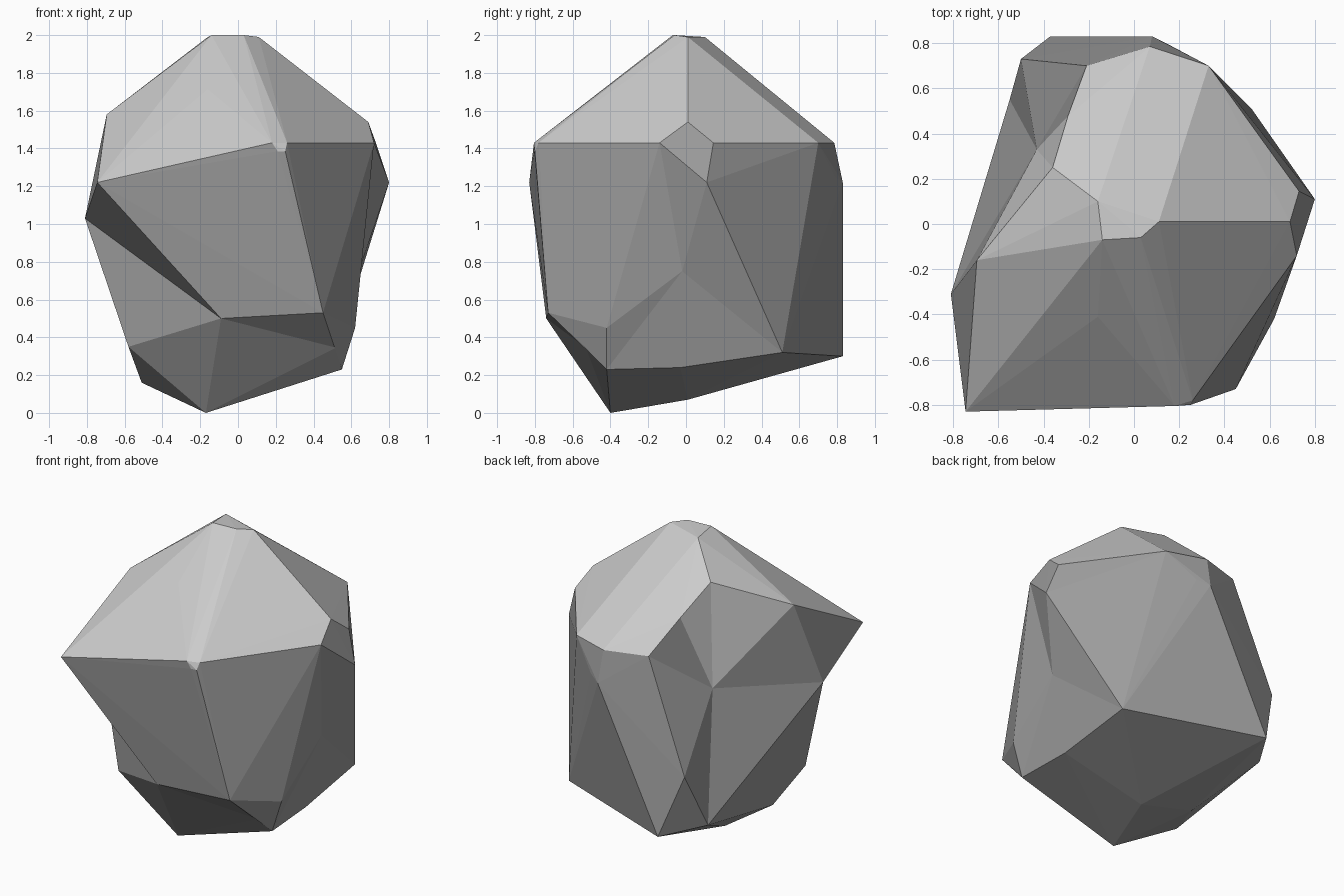
import bpy, bmesh

if "Cube" in bpy.data.objects:
    bpy.data.objects.remove(bpy.data.objects["Cube"])

# Corner points of the rock: light cap corners first, then dark body corners
cap = {
    'top_l': (-.14, -.07, 2.0), 'top_f': (.03, -.06, 2.0), 'top_r': (.11, .01, 1.99),
    'top_b': (-.16, .10, 1.99), 'east': (.69, .01, 1.54), 'slope': (-.16, -.41, 1.715),
    'beak': (-.745, -.83, 1.22), 'lip1': (.18, -.805, 1.43), 'lip2': (.21, -.803, 1.385),
    'lip3': (.25, -.80, 1.385), 'lip4': (.26, -.78, 1.43), 'east_f': (.72, -.14, 1.43),
    'east_b': (.73, .145, 1.43), 'north_r': (.33, .70, 1.43), 'north': (.07, .785, 1.43),
    'north_l': (-.21, .70, 1.43), 'rim_mid': (-.292, .478, 1.628),
    'rim_top': (-.36, .25, 1.80), 'west': (-.695, -.16, 1.58)}
body = {
    'side_r': (.80, .11, 1.22), 'back_t': (.08, .83, 1.22), 'back_r': (.16, .79, 1.25),
    'back_low': (-.37, .83, .30), 'foot_br': (.52, .51, .32), 'foot_r': (.62, -.42, .45),
    'foot_fr': (.45, -.73, .53), 'foot_r2': (.55, -.42, .23), 'foot_r3': (.53, -.03, .24),
    'under1': (-.05, .01, .07), 'under2': (-.37, .11, .10), 'under3': (-.51, -.20, .16),
    'base': (-.17, -.40, 0), 'foot_l': (-.58, -.45, .35), 'foot_f': (-.09, -.74, .50),
    'back_l': (-.50, .73, .70), 'foot_bl': (-.55, .55, .32), 'side_l': (-.81, -.31, 1.03)}

# Rock body as a convex hull
bm = bmesh.new()
V = {n: bm.verts.new(p) for n, p in {**cap, **body}.items()}
bmesh.ops.convex_hull(bm, input=list(bm.verts))
for n in [n for n, v in V.items() if not v.link_faces]:
    bm.verts.remove(V.pop(n))


def dent(name, centre, ring):
    """Replace the hull faces inside a ring of corners by a fan to a point."""
    rim = {V[n] for n in ring.split() if n in V}
    inside = [f for f in bm.faces if all(v in rim for v in f.verts)]
    if not inside:
        return
    bmesh.ops.delete(bm, geom=inside, context='FACES')
    V[name] = bm.verts.new(centre)
    for e in [e for e in bm.edges if e.is_boundary]:
        bm.faces.new((V[name], *e.verts))


# Chips: back left hollow, front left, front right foot, right side
dent('hollow', (-.43, .33, 1.13), 'rim_top rim_mid north_l back_l foot_bl side_l west')
dent('chip_l', (-.45, -.525, .765), 'beak side_l foot_l foot_f')
dent('chip_f', (.52, -.53, .345), 'foot_f foot_fr foot_r2 base')
dent('chip_r', (.64, -.02, .75), 'east_f side_r foot_br foot_r3 foot_r2 foot_r')
bmesh.ops.recalc_face_normals(bm, faces=list(bm.faces))

# Dark stone below, plain grey on the cap
light = {V[n] for n in [*cap, 'hollow'] if n in V}
not_cap = [{'east', 'east_f', 'east_b'}, {'rim_mid', 'north_l', 'hollow'},
           {'beak', 'lip1', 'lip2'}, {'beak', 'lip2', 'lip3'}]
not_cap = [{V[n] for n in s if n in V} for s in not_cap]
for f in bm.faces:
    verts = set(f.verts)
    f.material_index = 0 if verts <= light and verts not in not_cap else 1

mesh = bpy.data.meshes.new("rock")
bm.to_mesh(mesh)
bm.free()
for name, c in (("cap_stone", .8), ("dark_stone", .33)):
    mat = bpy.data.materials.new(name)
    mat.diffuse_color = (c, c, c, 1)
    mat.use_nodes = True
    mat.node_tree.nodes["Principled BSDF"].inputs["Base Color"].default_value = mat.diffuse_color
    mesh.materials.append(mat)
rock = bpy.data.objects.new("rock", mesh)
bpy.context.collection.objects.link(rock)
